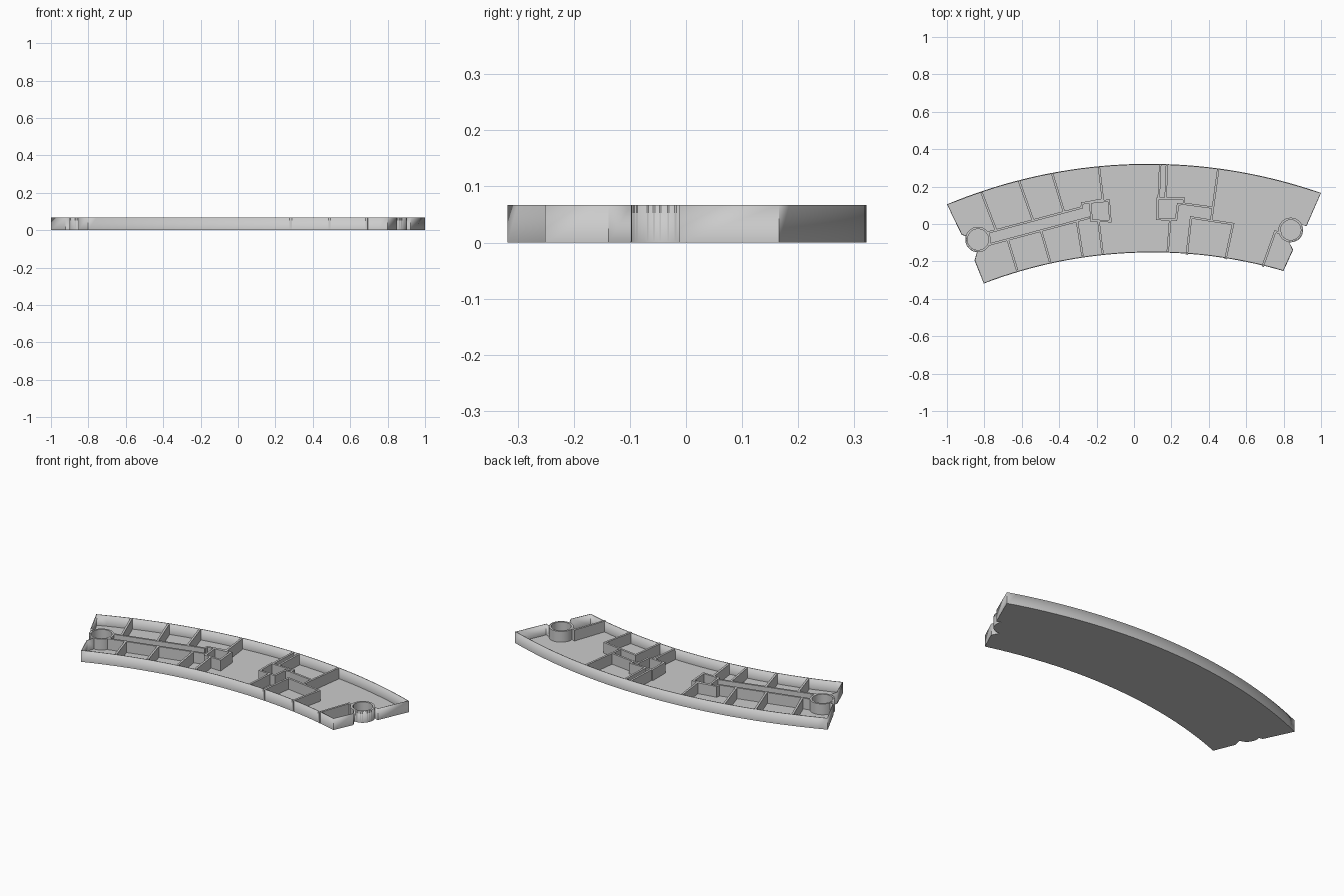
import bpy, bmesh, math
from mathutils import Vector

if "Cube" in bpy.data.objects:
    bpy.data.objects.remove(bpy.data.objects["Cube"])

H = 0.067      # overall height
T = 0.012      # rib thickness
FLOOR = 0.003


def finish(bm, name):
    bmesh.ops.recalc_face_normals(bm, faces=bm.faces)
    me = bpy.data.meshes.new(name)
    bm.to_mesh(me)
    bm.free()
    ob = bpy.data.objects.new(name, me)
    bpy.context.collection.objects.link(ob)
    return ob


def polar(c, r, a0, a1, n):
    """Points on an arc, angles in degrees."""
    pts = []
    for i in range(n + 1):
        a = math.radians(a0 + (a1 - a0) * i / n)
        pts.append((c[0] + r * math.cos(a), c[1] + r * math.sin(a)))
    return pts


def arc_between(c, p, q, n):
    """Arc about c from p to q, blending the two radii."""
    c, p, q = Vector(c), Vector(p) - Vector(c), Vector(q) - Vector(c)
    a0, a1 = math.atan2(p.y, p.x), math.atan2(q.y, q.x)
    pts = []
    for i in range(n + 1):
        t = i / n
        r, a = p.length * (1 - t) + q.length * t, a0 + (a1 - a0) * t
        pts.append((c.x + r * math.cos(a), c.y + r * math.sin(a)))
    return pts


def ribs(name, paths):
    """Upright thin walls following polylines."""
    bm = bmesh.new()
    for path in paths:
        for p, q in zip(path, path[1:]):
            p, q = Vector(p), Vector(q)
            d = (q - p).normalized()
            n = Vector((-d.y, d.x)) * T / 2
            if len(path) > 2:                      # close the corners
                p, q = p - d * T / 2, q + d * T / 2
            quad = [p + n, p - n, q - n, q + n]
            lo = [bm.verts.new((v.x, v.y, FLOOR)) for v in quad]
            hi = [bm.verts.new((v.x, v.y, H)) for v in quad]
            bm.faces.new(lo)
            bm.faces.new(hi)
            for i in range(4):
                j = (i + 1) % 4
                bm.faces.new((lo[i], lo[j], hi[j], hi[i]))
    return finish(bm, name)


def tube(name, c, r):
    """Round connector socket."""
    bm = bmesh.new()
    n = 32
    rings = []
    for rad, z in ((r, FLOOR), (r, H), (r - T, H), (r - T, FLOOR)):
        rings.append([bm.verts.new((x, y, z)) for x, y in polar(c, rad, 0, 360, n)[:-1]])
    for k in range(4):
        a, b = rings[k], rings[(k + 1) % 4]
        for i in range(n):
            j = (i + 1) % n
            bm.faces.new((a[i], a[j], b[j], b[i]))
    return finish(bm, name)


# Curved tray outline, counter-clockwise from the lower left corner
LEFT, RIGHT = (-0.834, -0.083), (0.838, -0.032)
outline = arc_between((0.09, -2.68), (-0.803, -0.318), (0.799, -0.251), 32)
outline += [(0.851, -0.138), (0.83, -0.098)]
outline += polar(RIGHT, 0.066, -80, 25, 12)
outline += [(0.922, -0.012)]
outline += arc_between((0.078, -2.477), (1.0, 0.166), (-1.0, 0.105), 36)
outline += [(-0.922, -0.058), (-0.9, -0.065)]
outline += polar(LEFT, 0.068, 170, 265, 12)
outline += [(-0.853, -0.195)]

# Tray: floor and rim as one thin shell
bm = bmesh.new()
low = [bm.verts.new((x, y, 0)) for x, y in outline]
top = [bm.verts.new((x, y, H)) for x, y in outline]
bm.faces.new(list(reversed(low)))
for i in range(len(low)):
    j = (i + 1) % len(low)
    bm.faces.new((low[i], low[j], top[j], top[i]))
bm.normal_update()
me = bpy.data.meshes.new("curved_tray")
bm.to_mesh(me)
bm.free()
tray = bpy.data.objects.new("curved_tray", me)
bpy.context.collection.objects.link(tray)
sol = tray.modifiers.new("wall", 'SOLIDIFY')
sol.thickness = 0.005
sol.offset = -1

# Connector sockets at both ends
sockets = [tube("left_socket", LEFT, 0.068), tube("right_socket", RIGHT, 0.066)]

# Left half: slanted channel, its box and the cross ribs
ribs("left_channel", [
    [(-0.78, -0.045), (-0.28, 0.088), (-0.277, 0.11), (-0.17, 0.13)],
    [(-0.775, -0.11), (-0.235, 0.035)],
    [(-0.235, 0.115), (-0.135, 0.125), (-0.126, 0.015), (-0.226, 0.018), (-0.235, 0.115)],
])
ribs("left_cross_ribs", [
    [(-0.815, 0.168), (-0.737, -0.035)],
    [(-0.615, 0.231), (-0.54, 0.02)],
    [(-0.438, 0.27), (-0.374, 0.063)],
    [(-0.187, 0.302), (-0.166, 0.125)],
    [(-0.675, -0.084), (-0.625, -0.247)],
    [(-0.497, -0.036), (-0.449, -0.202)],
    [(-0.305, 0.016), (-0.275, -0.172)],
    [(-0.19, 0.016), (-0.168, -0.158)],
])

# Right half: box, stepped channel and the cross ribs
ribs("right_channel", [
    [(0.125, 0.135), (0.268, 0.135), (0.268, 0.108), (0.235, 0.105),
     (0.225, 0.022), (0.125, 0.027), (0.125, 0.135)],
    [(0.268, 0.108), (0.418, 0.088)],
    [(0.283, -0.158), (0.305, 0.035), (0.53, 0.0), (0.49, -0.182)],
])
ribs("right_cross_ribs", [
    [(0.14, 0.316), (0.132, 0.135)],
    [(0.176, 0.316), (0.169, 0.135)],
    [(0.45, 0.292), (0.413, 0.02)],
    [(0.193, 0.022), (0.18, -0.152)],
    [(0.69, -0.222), (0.755, -0.04), (0.782, -0.048)],
])

# Round the sockets and arcs, keep corners sharp
bpy.ops.object.select_all(action='DESELECT')
for ob in sockets + [tray]:
    ob.select_set(True)
bpy.context.view_layer.objects.active = tray
bpy.ops.object.shade_smooth_by_angle(angle=math.radians(30))
